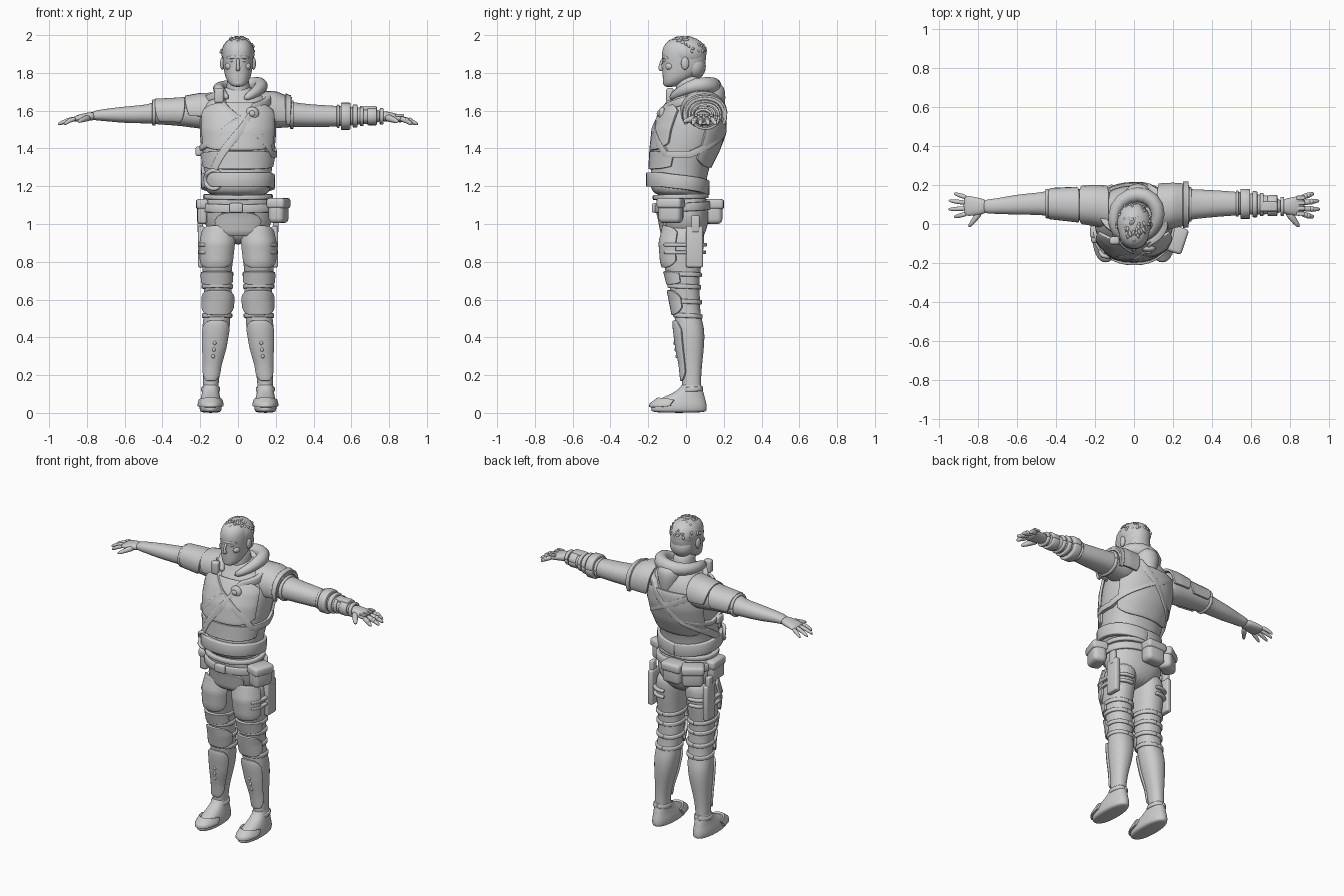
import bpy, bmesh, math, random
from mathutils import Vector

random.seed(4)
if "Cube" in bpy.data.objects:
    bpy.data.objects.remove(bpy.data.objects["Cube"], do_unlink=True)

grey = bpy.data.materials.new("matte_grey")
grey.use_nodes = True
grey.diffuse_color = (0.6, 0.6, 0.6, 1)
grey.node_tree.nodes["Principled BSDF"].inputs["Base Color"].default_value = (0.6, 0.6, 0.6, 1)


def finish(name, bm, mirror=False, subsurf=0, bevel=0, solid=0):
    """Turn a bmesh into a shaded object with its modifiers."""
    bmesh.ops.recalc_face_normals(bm, faces=bm.faces)
    mesh = bpy.data.meshes.new(name)
    bm.to_mesh(mesh)
    bm.free()
    ob = bpy.data.objects.new(name, mesh)
    bpy.context.collection.objects.link(ob)
    mesh.materials.append(grey)
    for poly in mesh.polygons:
        poly.use_smooth = True
    if solid:
        mod = ob.modifiers.new("thickness", 'SOLIDIFY')
        mod.thickness, mod.offset = solid, 0
    if bevel:
        mod = ob.modifiers.new("soft_edges", 'BEVEL')
        mod.width, mod.segments = bevel, 2
    if subsurf:
        ob.modifiers.new("smooth", 'SUBSURF').levels = subsurf
        ob.modifiers["smooth"].render_levels = subsurf
    if mirror:
        ob.modifiers.new("mirror", 'MIRROR')
    return ob


def power(v):
    return math.copysign(abs(v) ** 0.9, v)


def surf(rows, deg, t, axis='z', off=0.0):
    """Point on a lofted body; rows hold t, centre, y centre, radius, y radius."""
    rows = sorted(rows)
    t_in = min(max(t, rows[0][0]), rows[-1][0])
    for lo, hi in zip(rows, rows[1:]):
        if t_in <= hi[0]:
            f = (t_in - lo[0]) / (hi[0] - lo[0])
            _, ca, cy, ra, ry = [p + (q - p) * f for p, q in zip(lo, hi)]
            break
    a = math.radians(deg)
    side = ca + (ra + off) * power(math.sin(a))
    y = cy - (ry + off) * power(math.cos(a))
    return Vector((side, y, t)) if axis == 'z' else Vector((t, y, side))


def skin(bm, rings, caps=True):
    """Join rings of points with quads."""
    rings = [[bm.verts.new(p) for p in ring] for ring in rings]
    for a, b in zip(rings, rings[1:]):
        for i in range(len(a)):
            j = (i + 1) % len(a)
            bm.faces.new((a[i], a[j], b[j], b[i]))
    if caps:
        bm.faces.new(rings[0])
        bm.faces.new(rings[-1])


def loft(name, rows, axis='z', mirror=False, n=24):
    bm = bmesh.new()
    skin(bm, [[surf(rows, 360 * i / n, r[0], axis) for i in range(n)] for r in rows])
    return finish(name, bm, mirror, subsurf=2)


def band(name, rows, path, width, thick=0.016, axis='z', mirror=False):
    """Flat strap running over a body through (degrees, t) points."""
    stops = []
    for (a, s), (b, t) in zip(path, path[1:]):
        stops += [(a + (b - a) * k / 12, s + (t - s) * k / 12) for k in range(12)]
    stops.append(path[-1])
    mid = [surf(rows, a, t, axis) for a, t in stops]
    out = [(surf(rows, a, t, axis, 0.1) - p).normalized() for (a, t), p in zip(stops, mid)]
    rings = []
    for i, (p, n) in enumerate(zip(mid, out)):
        along = mid[min(i + 1, len(mid) - 1)] - mid[max(i - 1, 0)]
        w = along.cross(n).normalized() * width / 2
        rings.append([p - w - n * thick, p + w - n * thick, p + w + n * thick, p - w + n * thick])
    bm = bmesh.new()
    skin(bm, rings)
    return finish(name, bm, mirror, bevel=0.005)


def plate(name, rows, a0, a1, t0, t1, lift=0.006, axis='z', mirror=False, trim=0.3, n=14):
    """Curved armour plate with rounded corners laid over a body."""
    bm = bmesh.new()
    grid = []
    for i in range(n + 1):
        u = 2 * i / n - 1
        half = (t1 - t0) / 2 * (1 - trim * u ** 4)
        grid.append([bm.verts.new(surf(rows, a0 + (a1 - a0) * i / n,
                     (t0 + t1) / 2 + half * (2 * j / n - 1), axis, lift)) for j in range(n + 1)])
    for a, b in zip(grid, grid[1:]):
        for j in range(n):
            bm.faces.new((a[j], a[j + 1], b[j + 1], b[j]))
    return finish(name, bm, mirror, solid=0.016, bevel=0.003)


def box(name, loc, size, mirror=False, turn=0):
    bm = bmesh.new()
    bmesh.ops.create_cube(bm, size=1)
    for v in bm.verts:
        v.co = Vector(v.co[k] * size[k] for k in range(3))
    bmesh.ops.bevel(bm, geom=bm.edges[:], offset=min(size) * 0.3, segments=3, affect='EDGES', profile=0.5)
    for v in bm.verts:
        c, s = math.cos(turn), math.sin(turn)
        v.co = Vector(loc) + Vector((v.co.x * c - v.co.y * s, v.co.x * s + v.co.y * c, v.co.z))
    return finish(name, bm, mirror)


def ball(name, loc, size, mirror=False):
    bm = bmesh.new()
    bmesh.ops.create_uvsphere(bm, u_segments=20, v_segments=12, radius=1)
    for v in bm.verts:
        v.co = Vector(loc) + Vector(v.co[k] * size[k] for k in range(3))
    return finish(name, bm, mirror)


def tube(name, points, radii, mirror=False, n=10):
    """Round tapered tube through points."""
    pts = [Vector(p) for p in points]
    rings = []
    for i, p in enumerate(pts):
        d = (pts[min(i + 1, len(pts) - 1)] - pts[max(i - 1, 0)]).normalized()
        u = d.cross(Vector((0.2, 0.3, 1))).normalized()
        v = d.cross(u)
        rings.append([p + (u * math.cos(k * math.tau / n) + v * math.sin(k * math.tau / n)) * radii[i]
                      for k in range(n)])
    bm = bmesh.new()
    skin(bm, rings)
    return finish(name, bm, mirror, subsurf=1)


# Torso and pelvis
torso = [(1.14, 0, -.03, .165, .135), (1.2, 0, -.045, .175, .15), (1.3, 0, -.032, .18, .153),
         (1.4, 0, -.005, .198, .175), (1.5, 0, .017, .205, .182), (1.58, 0, .035, .205, .165),
         (1.65, 0, .05, .175, .135), (1.7, 0, .045, .11, .1), (1.73, 0, .035, .07, .08)]
pelvis = [(.89, 0, -.01, .07, .07), (.96, 0, -.005, .165, .118), (1.04, 0, -.008, .188, .13),
          (1.1, 0, -.02, .178, .135), (1.18, 0, -.035, .165, .135)]
loft("torso", torso)
loft("pelvis", pelvis)
plate("chest_plate", torso, -62, 62, 1.39, 1.64)
plate("abdomen_plate", torso, -75, 75, 1.29, 1.385)
plate("back_plate", torso, 115, 245, 1.3, 1.6)
plate("groin_plate", pelvis, -38, 38, .94, 1.06, trim=.7)

# Belts, slings and buckles
band("waist_belt", torso, [(-180, 1.19), (-60, 1.235), (60, 1.235), (180, 1.19)], .075, .02)
band("lower_belt", pelvis, [(-180, 1.1), (-60, 1.085), (0, 1.08), (60, 1.085), (180, 1.1)], .045, .016)
band("upper_hip_strap", pelvis, [(-180, 1.15), (0, 1.14), (180, 1.15)], .025, .014)
band("long_sling", torso, [(-60, 1.2), (-5, 1.45), (25, 1.62), (90, 1.67), (150, 1.62),
                           (200, 1.42), (260, 1.3), (300, 1.2)], .042)
band("short_sling", torso, [(-40, 1.69), (0, 1.56), (60, 1.37), (100, 1.37), (150, 1.45),
                            (200, 1.55), (260, 1.65), (320, 1.69)], .035, .015)
band("rib_strap", torso, [(-150, 1.42), (-100, 1.38), (-40, 1.43), (0, 1.55)], .03, .014)
box("rib_buckle", (-.205, -.04, 1.385), (.04, .06, .05))
box("belt_buckle", (-.01, -.165, 1.085), (.07, .03, .05))
ring = [(-.13 + .045 * math.cos(a * math.tau / 16), -.165 + .025 * (a in (7, 8, 9)),
         1.235 + .05 * math.sin(a * math.tau / 16)) for a in range(17)]
tube("ring_buckle", ring, [.012] * 17)
ball("chest_disc", (.075, -.125, 1.585), (.036, .02, .036))
ball("chest_disc_hub", (.075, -.145, 1.585), (.016, .01, .016))
box("shoulder_clip", (-.1, -.085, 1.68), (.05, .04, .08))

# Pouches and holsters
for label, loc, turn in (("left_hip", (.215, -.08, 1.07), 1.25), ("back_centre", (-.02, .15, 1.065), 0),
                         ("back_right", (-.14, .13, 1.065), .6), ("right_hip", (-.19, -.03, 1.065), 1.6)):
    deep = .05 if label == "right_hip" else .085
    box(label + "_pouch", loc, (.125, deep, .13), turn=turn)
    box(label + "_flap", (loc[0], loc[1], loc[2] + .04), (.135, deep + .014, .055), turn=turn)
box("thigh_holster", (.195, .045, .88), (.035, .09, .22), True)
box("holster_hilt", (.2, .05, 1.0), (.03, .045, .09), True)

# Legs, armour and boots
leg = [(1.0, .095, -.005, .08, .105), (.9, .105, -.018, .09, .115), (.8, .11, -.02, .083, .105),
       (.74, .11, -.015, .076, .09), (.68, .11, -.01, .074, .08), (.6, .105, 0, .073, .075),
       (.52, .11, .008, .07, .067), (.45, .117, .02, .075, .08), (.35, .125, .025, .065, .072),
       (.25, .137, .028, .047, .056), (.15, .145, .03, .04, .048), (.06, .145, .03, .042, .055)]
boot = [(0, .145, -.038, .05, .14), (.015, .145, -.038, .059, .15), (.045, .145, -.036, .06, .147),
        (.075, .145, -.02, .053, .122), (.1, .145, .008, .047, .088), (.13, .145, .028, .043, .058),
        (.16, .145, .03, .042, .052)]
loft("legs", leg, mirror=True)
loft("boots", boot, mirror=True)
plate("thigh_plate", leg, -60, 75, .77, .99, .005, mirror=True)
plate("lower_thigh_plate", leg, -70, 80, .68, .75, .006, mirror=True)
plate("knee_plate", leg, -75, 75, .52, .65, .01, mirror=True, trim=.6)
plate("shin_plate", leg, -60, 60, .17, .49, .003, mirror=True)
plate("toe_cap", boot, -75, 75, .03, .075, .003, mirror=True)
for z in (.51, .585, .665, .73):
    band("knee_strap", leg, [(-180, z), (0, z + .01), (180, z)], .024, .01, mirror=True)
for z in (.85, .89):
    band("holster_strap", leg, [(40, z), (100, z), (190, z)], .018, .016, mirror=True)
band("ankle_strap", leg, [(-180, .13), (0, .12), (180, .13)], .025, .01, mirror=True)
for z in (.3, .335, .37):
    ball("shin_stud", surf(leg, 0, z, off=.01), (.009, .008, .011), True)

# Arms, sleeves and shoulder armour
left_arm = [(.1, 1.59, .08, .09, .1), (.2, 1.59, .095, .085, .09), (.27, 1.58, .1, .066, .08),
            (.4, 1.572, .105, .06, .07), (.54, 1.57, .105, .055, .06), (.66, 1.572, .1, .043, .05),
            (.77, 1.57, .09, .035, .04)]
right_arm = [(-.1, 1.59, .08, .09, .1), (-.2, 1.59, .095, .088, .09), (-.3, 1.59, .1, .07, .08),
             (-.45, 1.59, .105, .062, .068), (-.46, 1.583, .105, .05, .058), (-.6, 1.578, .1, .045, .053),
             (-.72, 1.577, .09, .03, .037), (-.78, 1.573, .09, .024, .037)]
loft("left_arm", left_arm, 'x')
loft("right_arm", right_arm, 'x')
plate("left_pauldron", left_arm, -25, 205, .12, .285, .02, 'x')
plate("left_pauldron_rim", left_arm, -30, 210, .25, .28, .03, 'x')
plate("right_pauldron", right_arm, -10, 190, -.28, -.13, .008, 'x')
plate("right_arm_plate", right_arm, -40, 200, -.44, -.28, .003, 'x')
for x, w, thick in ((.285, .02, .01), (.53, .015, .006), (.57, .05, .02), (.62, .025, .014),
                    (.655, .02, .01), (.71, .05, .009), (.76, .02, .008)):
    band("gauntlet_ring", left_arm, [(-180, x), (0, x), (180, x)], w, thick, 'x')
band("right_sleeve_hem", right_arm, [(-180, -.445), (0, -.445), (180, -.445)], .018, .007, 'x')
box("gauntlet_device", (.69, .09, 1.612), (.09, .05, .025))

# Hands
for label, s, fat in (("right", -1, 1), ("left", 1, 1.2)):
    loft(label + "_palm", [(s * .75, 1.572, .09, .024 * fat, .035), (s * .8, 1.568, .09, .022 * fat, .045),
                           (s * .85, 1.56, .093, .018 * fat, .053), (s * .875, 1.553, .095, .013 * fat, .05)], 'x')
    for base, tip, reach in ((.053, .035, .925), (.08, .075, .957), (.108, .12, .953), (.135, .158, .925)):
        knuckle, end = Vector((s * .855, base, 1.56)), Vector((s * reach, tip, 1.525))
        bend = knuckle.lerp(end, .55) + Vector((0, 0, .007))
        tube(label + "_finger", [knuckle, bend, end], [.014 * fat, .012 * fat, .008 * fat])
        if label == "left":
            ball("knuckle_guard", bend, (.014, .015, .015))
            box("finger_plate", knuckle + Vector((0, 0, .016)), (.045, .02, .014))
    tube(label + "_thumb", [(s * .785, .07, 1.565), (s * .815, .025, 1.555), (s * .85, -.018, 1.54)],
         [.02 * fat, .015 * fat, .009 * fat])

# Hood and collar
tube("collar", [(-.05, -.085, 1.66), (-.1, -.04, 1.71), (-.11, .04, 1.72), (-.075, .125, 1.72),
                (.02, .16, 1.73), (.1, .13, 1.735), (.135, .05, 1.74), (.1, -.035, 1.7), (.03, -.085, 1.66)],
     [.015, .027, .033, .04, .045, .045, .04, .03, .018], n=14)
tube("hood_drape", [(.02, .13, 1.75), (.02, .13, 1.69), (.02, .155, 1.62), (.02, .175, 1.53)],
     [.06, .085, .055, .015], n=16)

# Head and face
loft("neck", [(1.62, 0, .03, .075, .08), (1.7, 0, .02, .062, .072), (1.8, 0, .015, .06, .075)])
loft("head", [(1.725, 0, -.085, .028, .03), (1.745, 0, -.07, .05, .052), (1.775, 0, -.04, .067, .084),
              (1.82, 0, -.015, .077, .11), (1.86, 0, -.01, .081, .115), (1.9, 0, -.01, .083, .12),
              (1.94, 0, -.012, .078, .11), (1.97, 0, -.012, .06, .085), (1.985, 0, -.01, .03, .045)])
tube("nose", [(0, -.118, 1.88), (0, -.134, 1.85), (0, -.142, 1.825), (0, -.122, 1.812)], [.008, .011, .015, .012])
tube("brow", [(-.062, -.09, 1.878), (-.03, -.119, 1.886), (0, -.12, 1.88), (.03, -.119, 1.886), (.062, -.09, 1.878)],
     [.007, .01, .009, .01, .007])
ball("eye", (.031, -.112, 1.865), (.014, .009, .008), True)
ball("cheek", (.045, -.085, 1.835), (.024, .025, .022), True)
for z in (1.787, 1.777):
    tube("lip", [(-.026, -.108, z), (0, -.123, z), (.026, -.108, z)], [.003, .007, .003])
ball("chin", (0, -.098, 1.748), (.03, .024, .022))
ball("ear", (.083, -.005, 1.85), (.012, .021, .034), True)

# Hair
ball("hair_cap", (0, .002, 1.905), (.088, .107, .087))
ball("nape_hair", (0, .045, 1.835), (.072, .06, .07))
for i in range(70):
    a, lift = random.uniform(0, math.tau), random.uniform(.15, 1.35)
    out = Vector((math.cos(a) * math.cos(lift), math.sin(a) * math.cos(lift), math.sin(lift)))
    if out.y > -.55 or out.z > .6:
        root = Vector((0, 0, 1.905)) + Vector((out.x * .083, out.y * .103, out.z * .083))
        tip = root + Vector((random.uniform(-.015, .015), -.03 if out.z > .6 else .008, -.022 * (1 - out.z)))
        tip.z = min(tip.z, 1.99)
        tube("hair_tuft", [root, root.lerp(tip, .5) + out * .005, tip], [.008, .01, .003], n=6)
